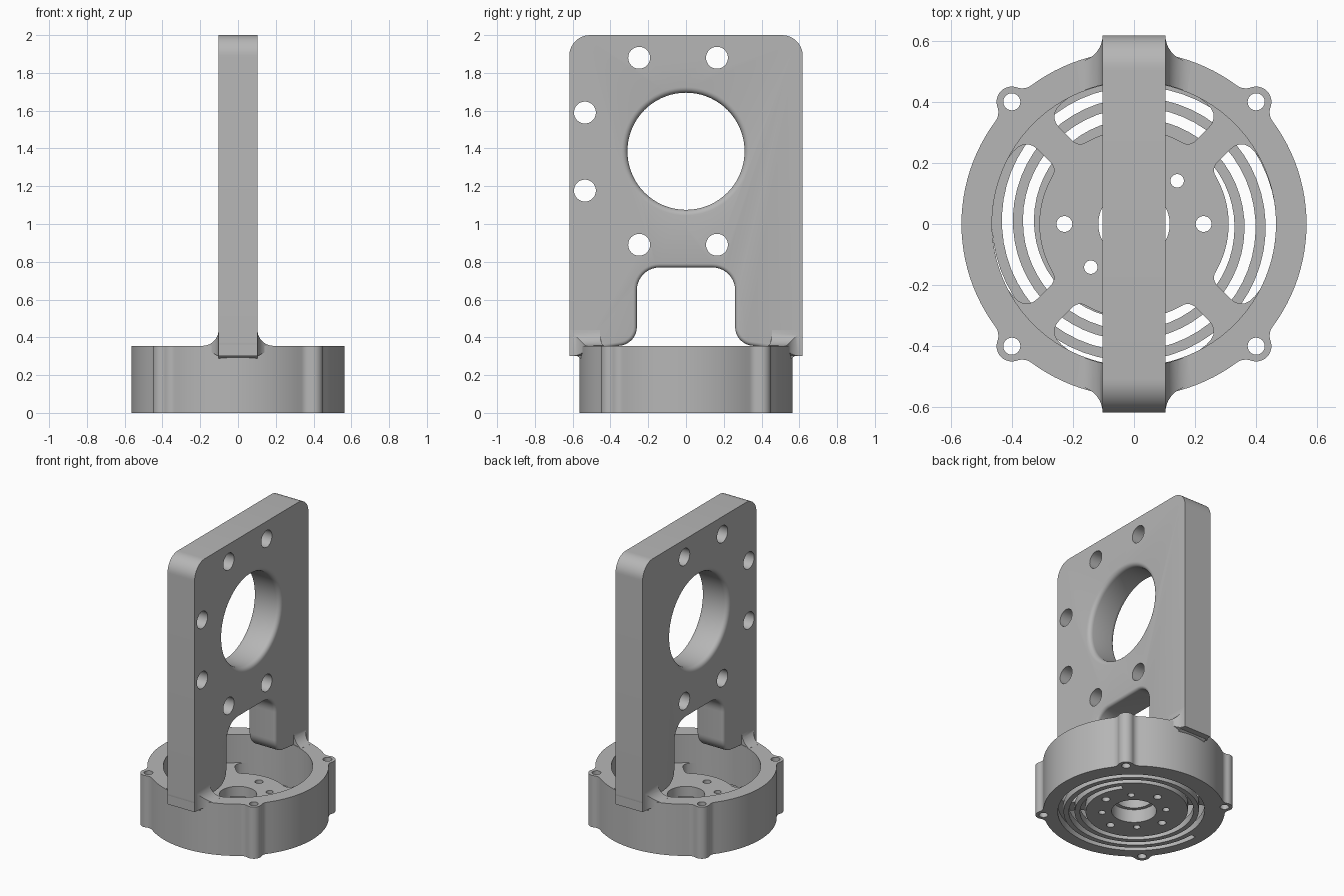
import bpy, bmesh
from math import sin, cos, asin, acos, atan2, pi, radians, hypot
from mathutils import Vector

if "Cube" in bpy.data.objects:
    bpy.data.objects.remove(bpy.data.objects["Cube"])

grey = bpy.data.materials.new("plain grey")
grey.use_nodes = True
grey.diffuse_color = (0.47, 0.47, 0.47, 1)
grey.node_tree.nodes["Principled BSDF"].inputs["Base Color"].default_value = grey.diffuse_color


def arc(cx, cy, r, a0, a1, n=10):
    """Points on an arc, angles in degrees."""
    angles = [radians(a0 + (a1 - a0) * i / n) for i in range(n + 1)]
    return [(cx + r * cos(a), cy + r * sin(a)) for a in angles]


def circle(cx, cy, r, n=64):
    return arc(cx, cy, r, 0, 360, n)[:-1]


def prism(name, pts, lo, hi, axis="z", bevel_rule=None):
    """Extrude a 2D outline along an axis."""
    place = {"x": lambda a, b, h: (h, a, b),
             "y": lambda a, b, h: (a, h, b),
             "z": lambda a, b, h: (a, b, h)}[axis]
    bm = bmesh.new()
    low = [bm.verts.new(place(a, b, lo)) for a, b in pts]
    high = [bm.verts.new(place(a, b, hi)) for a, b in pts]
    bm.faces.new(low)
    bm.faces.new(high)
    for i in range(len(pts)):
        j = (i + 1) % len(pts)
        bm.faces.new((low[i], low[j], high[j], high[i]))
    bmesh.ops.recalc_face_normals(bm, faces=bm.faces)
    if bevel_rule:
        edges = [e for e in bm.edges if bevel_rule(e)]
        bmesh.ops.bevel(bm, geom=edges, offset=0.02, segments=4,
                        profile=0.5, affect="EDGES")
    return finish(name, bm)


def finish(name, bm):
    mesh = bpy.data.meshes.new(name)
    bm.to_mesh(mesh)
    bm.free()
    mesh.materials.append(grey)
    obj = bpy.data.objects.new(name, mesh)
    bpy.context.collection.objects.link(obj)
    return obj


def boolean(obj, tool, operation="DIFFERENCE"):
    mod = obj.modifiers.new("cut", "BOOLEAN")
    mod.operation, mod.object, mod.solver = operation, tool, "EXACT"
    bpy.context.view_layer.objects.active = obj
    bpy.ops.object.modifier_apply(modifier=mod.name)
    bpy.data.objects.remove(tool)


def drill(obj, x, y, r, lo=-0.1, hi=0.5, axis="z", n=24):
    boolean(obj, prism("drill", circle(x, y, r, n), lo, hi, axis))


def polar(r, a):
    return r * cos(a), r * sin(a)


def soft(p0, c, p1, n=6):
    """Rounded corner from p0 to p1, pulled towards c."""
    p0, c, p1 = Vector(p0), Vector(c), Vector(p1)
    ts = [i / n for i in range(n + 1)]
    return [tuple(p0 * (1 - t) ** 2 + c * 2 * t * (1 - t) + p1 * t * t) for t in ts]


# Base outline: a disc with four filleted screw ears
R, INNER, HEIGHT, FLOOR, SKIN = 0.565, 0.465, 0.355, 0.16, 0.05
EAR, FIL = 0.05, 0.05
d = hypot(0.4, 0.4)
beta = acos(((R + FIL) ** 2 + d * d - (EAR + FIL) ** 2) / (2 * d * (R + FIL)))
fx, fy = polar(R + FIL, beta)
toward_ear = atan2(-fy, d - fx)
b, t = beta * 180 / pi, toward_ear * 180 / pi
ear = arc(fx, fy, FIL, b - 180, t, 6)
tip = arc(d, 0, EAR, -(t + 180), t + 180, 20)
quarter = ([(x, -y) for x, y in ear] + tip[1:-1] + ear[::-1]
           + arc(0, 0, R, b, 90 - b, 24)[1:-1])
outline = []
for k in range(4):
    a = pi / 4 + k * pi / 2
    outline += [(x * cos(a) - y * sin(a), x * sin(a) + y * cos(a)) for x, y in quarter]
base = prism("base_housing", outline, 0, HEIGHT)
drill(base, 0, 0, INNER, FLOOR, 0.5, n=96)

# Four pockets between the spokes
SPOKE, HUB = 0.05, 0.31
a_in, a_out = pi / 4 - asin(SPOKE / HUB), pi / 4 - asin(SPOKE / INNER)
ci, co = Vector(polar(HUB, a_in)), Vector(polar(INNER, a_out))
inner_trim, outer_trim = a_in - 0.1, a_out - 0.2
inner_corner = soft(polar(HUB, inner_trim), ci, ci.lerp(co, 0.22))
outer_corner = soft(ci.lerp(co, 0.55), co, polar(INNER, outer_trim))
half = inner_corner + outer_corner
outer_deg, inner_deg = outer_trim * 180 / pi, inner_trim * 180 / pi
pocket = (half + arc(0, 0, INNER, outer_deg, -outer_deg, 20)[1:-1]
          + [(x, -y) for x, y in half[::-1]]
          + arc(0, 0, HUB, -inner_deg, inner_deg, 16)[1:-1])
for k in range(4):
    a = k * pi / 2
    turned = [(x * cos(a) - y * sin(a), x * sin(a) + y * cos(a)) for x, y in pocket]
    boolean(base, prism("pocket", turned, SKIN, 0.3))

# Spiral vent through the thin bottom skin
PITCH, SLOT = 0.069, 0.018
steps = 150
angles = [-3 * pi + 5.2 * pi * i / steps for i in range(steps + 1)]
radii = [0.38 - PITCH * a / (2 * pi) for a in angles]
ribbon = [polar(r + SLOT, a) for r, a in zip(radii, angles)]
ribbon += [polar(r - SLOT, a) for r, a in zip(radii, angles)][::-1]
boolean(base, prism("vent", ribbon, -0.02, SKIN + 0.004))

# Hub bore and screw holes
drill(base, 0, 0, 0.117, n=48)
drill(base, 0, 0, 0.14, -0.1, 0.09, n=48)
for k in range(4):
    a = k * pi / 2
    drill(base, *polar(0.228, a), 0.026)
    drill(base, *polar(0.2, a + pi / 4), 0.022, -0.1, 0.5 if k % 2 == 0 else 0.1)
    drill(base, *polar(d, a + pi / 4), 0.028)

# Upright plate with arch between its two legs
W, T = 0.618, 0.103
side = (arc(W - 0.11, 2 - 0.11, 0.11, 90, 0)
        + [(W, 0.375)] + soft((W, 0.37), (W, 0.32), (0.55, 0.285))
        + [(0.5, 0.285), (0.5, HEIGHT)]
        + arc(0.36, HEIGHT + 0.1, 0.1, 270, 180)
        + arc(0.14, 0.65, 0.12, 0, 90))
profile = side + [(-y, z) for y, z in side[::-1]]


def arch_rim(e):
    u, v = e.verts
    same_face = abs(u.co.x - v.co.x) < 1e-5
    return same_face and all(abs(p.co.y) < 0.361 and 0.35 < p.co.z < 0.8 for p in e.verts)


plate = prism("upright_plate", profile, -T, T, "x", arch_rim)

# Large bore with rounded rims, made by a turned cutter
bore_profile = [(0.34, T + 0.01)] + [(0.34 - y, T - 0.03 + x)
                                    for x, y in arc(0, 0, 0.03, 0, 90, 5)]
bore_profile += [(r, -h) for r, h in bore_profile[::-1]]
bm = bmesh.new()
rings = [[bm.verts.new((h, r * cos(a), 1.385 + r * sin(a)))
          for a in [2 * pi * i / 72 for i in range(72)]] for r, h in bore_profile]
for one, two in zip(rings, rings[1:]):
    for i in range(72):
        j = (i + 1) % 72
        bm.faces.new((one[i], one[j], two[j], two[i]))
bm.faces.new(rings[0])
bm.faces.new(rings[-1])
bmesh.ops.recalc_face_normals(bm, faces=bm.faces)
boolean(plate, finish("bore", bm))

# Mounting holes
for y, z in [(-0.248, 1.88), (0.164, 1.88), (-0.248, 0.89), (0.164, 0.89),
             (-0.535, 1.59), (-0.535, 1.177)]:
    drill(plate, y, z, 0.058, -0.3, 0.3, "x", 32)

# Flared fillets where the legs meet the ring
F = 0.085
parts = [base, plate]
for name, s in (("back_leg_flare", 1), ("front_leg_flare", -1)):
    rise = arc(T + F, HEIGHT + F, F, 180, 270) + [(T + F, 0.345), (T, 0.3)]
    section = rise + [(-x, z) for x, z in rise[::-1]]
    plan_side = arc(T + F, W - 0.001, F, 180, 270) + [polar(INNER + 0.002, radians(68))]
    plan = (plan_side + arc(0, 0, INNER + 0.002, 68, 112, 12)[1:-1]
            + [(-x, y) for x, y in plan_side[::-1]])
    flare = prism(name, section, s * 0.3, s * 0.7, "y")
    boolean(flare, prism("plan", [(x, s * y) for x, y in plan], 0.2, 0.6), "INTERSECT")
    parts.append(flare)

# Smooth the curved walls, keep edges crisp
bpy.ops.object.select_all(action="DESELECT")
for obj in parts:
    obj.select_set(True)
bpy.context.view_layer.objects.active = base
bpy.ops.object.shade_smooth_by_angle(angle=radians(30))
